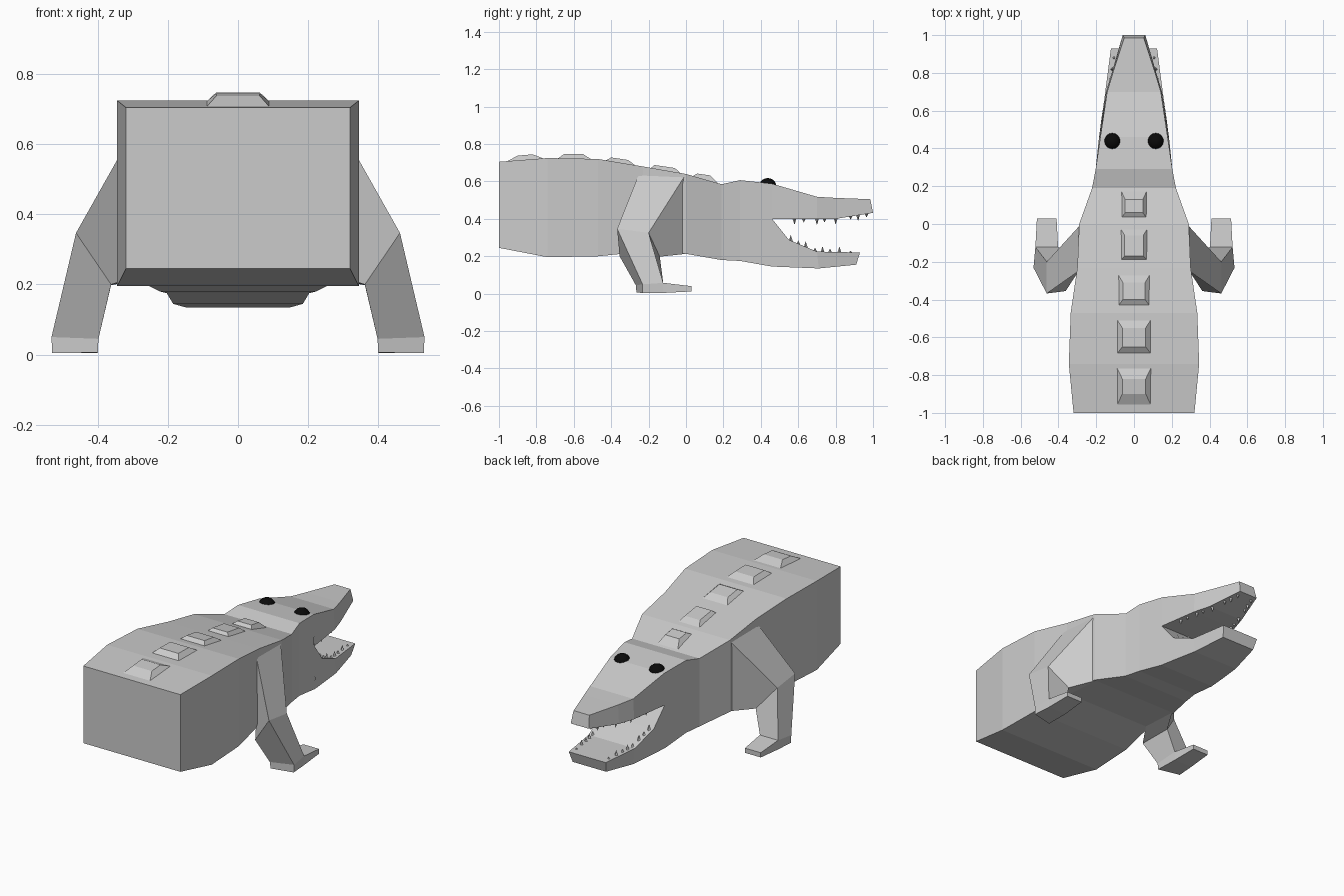
import bpy, bmesh
from mathutils import Vector

if "Cube" in bpy.data.objects:
    bpy.data.objects.remove(bpy.data.objects["Cube"])


def material(name, value):
    m = bpy.data.materials.new(name)
    m.diffuse_color = (value, value, value, 1)
    m.use_nodes = True
    m.node_tree.nodes["Principled BSDF"].inputs["Base Color"].default_value = m.diffuse_color
    return m


GREY = material("grey", 0.6)
BLACK = material("black", 0.003)


def finish(name, bm, mat):
    bmesh.ops.recalc_face_normals(bm, faces=bm.faces)
    mesh = bpy.data.meshes.new(name)
    bm.to_mesh(mesh)
    bm.free()
    mesh.materials.append(mat)
    ob = bpy.data.objects.new(name, mesh)
    bpy.context.collection.objects.link(ob)
    return ob


def loft(bm, rings, cap_start=True, cap_end=True):
    """Skin a chain of four-cornered rings."""
    vs = [[bm.verts.new(p) for p in r] for r in rings]
    for a, b in zip(vs, vs[1:]):
        for i in range(4):
            j = (i + 1) % 4
            bm.faces.new((a[i], a[j], b[j], b[i]))
    if cap_start:
        bm.faces.new(vs[0])
    if cap_end:
        bm.faces.new(vs[-1])


def ring(wb, yb, zb, wt, yt, zt):
    return [(-wb, yb, zb), (wb, yb, zb), (wt, yt, zt), (-wt, yt, zt)]


# Body and jaws: one skin, with the jaws parting at the mouth corner
bm = bmesh.new()
SECTIONS = [(-1.0, .32, .245, .705), (-.74, .345, .195, .725), (-.47, .335, .20, .72),
            (-.23, .30, .225, .68), (0, .29, .213, .64), (.19, .222, .18, .585),
            (.29, .203, .175, .607)]
rings = [ring(w, y, lo, w, y, hi) for y, w, lo, hi in SECTIONS]
rings.append(ring(.185, .46, .145, .178, .46, .588))
loft(bm, rings, cap_end=False)
UPPER = [ring(.182, .46, .40, .178, .46, .588), ring(.148, .70, .398, .142, .70, .518),
         ring(.118, .80, .40, .112, .80, .512), ring(.06, 1.0, .432, .052, .985, .505)]
LOWER = [ring(.185, .46, .145, .182, .46, .40), ring(.172, .56, .141, .172, .55, .288),
         ring(.15, .71, .135, .152, .70, .225), ring(.11, .91, .155, .122, .93, .22)]
loft(bm, UPPER, cap_start=False)
loft(bm, LOWER, cap_start=False)
bmesh.ops.remove_doubles(bm, verts=bm.verts, dist=.0005)
finish("body", bm, GREY)

# Ridge plates along the back: base start, top start, top end, base end, half width, heights
PLATES = [(-.98, -.90, -.82, -.74, .10, .705, .738, .745, .724),
          (-.70, -.65, -.55, -.49, .10, .722, .748, .746, .718),
          (-.45, -.40, -.31, -.25, .095, .712, .728, .715, .680),
          (-.20, -.17, -.06, -.01, .08, .670, .688, .672, .638),
          (.02, .06, .13, .19, .075, .630, .642, .632, .583)]
bm = bmesh.new()
for y0, y1, y2, y3, w, z0, z1, z2, z3 in PLATES:
    t = w * .62
    loft(bm, [[(-w, y0, z0 - .01), (w, y0, z0 - .01), (w, y3, z3 - .01), (-w, y3, z3 - .01)],
              [(-t, y1, z1), (t, y1, z1), (t, y2, z2), (-t, y2, z2)]])
finish("back_plates", bm, GREY)

# Legs: shoulder, elbow and ankle rings, then a flat foot
LEG = [[(.28, -.24, .67), (.28, 0, .64), (.28, 0, .213), (.28, -.23, .225)],
       [(.462, -.368, .347), (.462, -.20, .325), (.362, -.14, .198), (.362, -.355, .20)],
       [(.532, -.232, .05), (.522, -.122, .058), (.402, -.122, .058), (.398, -.268, .045)],
       [(.53, -.232, .004), (.522, -.122, .004), (.402, -.122, .004), (.40, -.265, .006)]]
FOOT = [ring(.06, -.122, .004, .06, -.122, .058), ring(.052, .03, .012, .052, .03, .04)]
FOOT = [[(x + .462, y, z) for x, y, z in r] for r in FOOT]
for side, s in (("right", 1), ("left", -1)):
    bm = bmesh.new()
    for chain in (LEG, FOOT):
        loft(bm, [[(s * x, y, z) for x, y, z in r] for r in chain])
    finish(side + "_leg", bm, GREY)


# Teeth: four-sided spikes along both jaw edges
def tooth(bm, x, y, z, r, h):
    tip = bm.verts.new((x, y, z + h))
    base = [bm.verts.new((x + dx * r, y + dy * r, z))
            for dx, dy in ((-1, 0), (0, -1), (1, 0), (0, 1))]
    bm.faces.new(base)
    for i in range(4):
        bm.faces.new((base[i], base[(i + 1) % 4], tip))


def edge_point(jaw, a, b, y):
    """Point on the jaw's mouth edge at distance y."""
    for r, q in zip(jaw, jaw[1:]):
        p0, p1 = Vector(r[a]), Vector(q[b])
        if p0.y <= y <= p1.y:
            return p0.lerp(p1, (y - p0.y) / (p1.y - p0.y))


bm = bmesh.new()
for jaw, corner, d, ys in ((UPPER, 1, -1, (.58, .63, .70, .74, .80, .88, .92, .965)),
                           (LOWER, 2, 1, (.56, .60, .64, .69, .73, .77, .82, .88))):
    for k, y in enumerate(ys):
        p = edge_point(jaw, corner, corner, y)
        h = (.034, .022)[k % 2] if y < .85 or d < 0 else .012
        for s in (-1, 1):
            tooth(bm, s * (p.x - .022), y, p.z - d * .004, .011, d * h)
finish("teeth", bm, GREY)

# Eyes
for side, s in (("right", 1), ("left", -1)):
    bm = bmesh.new()
    bmesh.ops.create_uvsphere(bm, u_segments=16, v_segments=10, radius=.046)
    bmesh.ops.translate(bm, verts=bm.verts, vec=(s * .115, .437, .572))
    eye = finish(side + "_eye", bm, BLACK)
    eye.data.shade_smooth()
